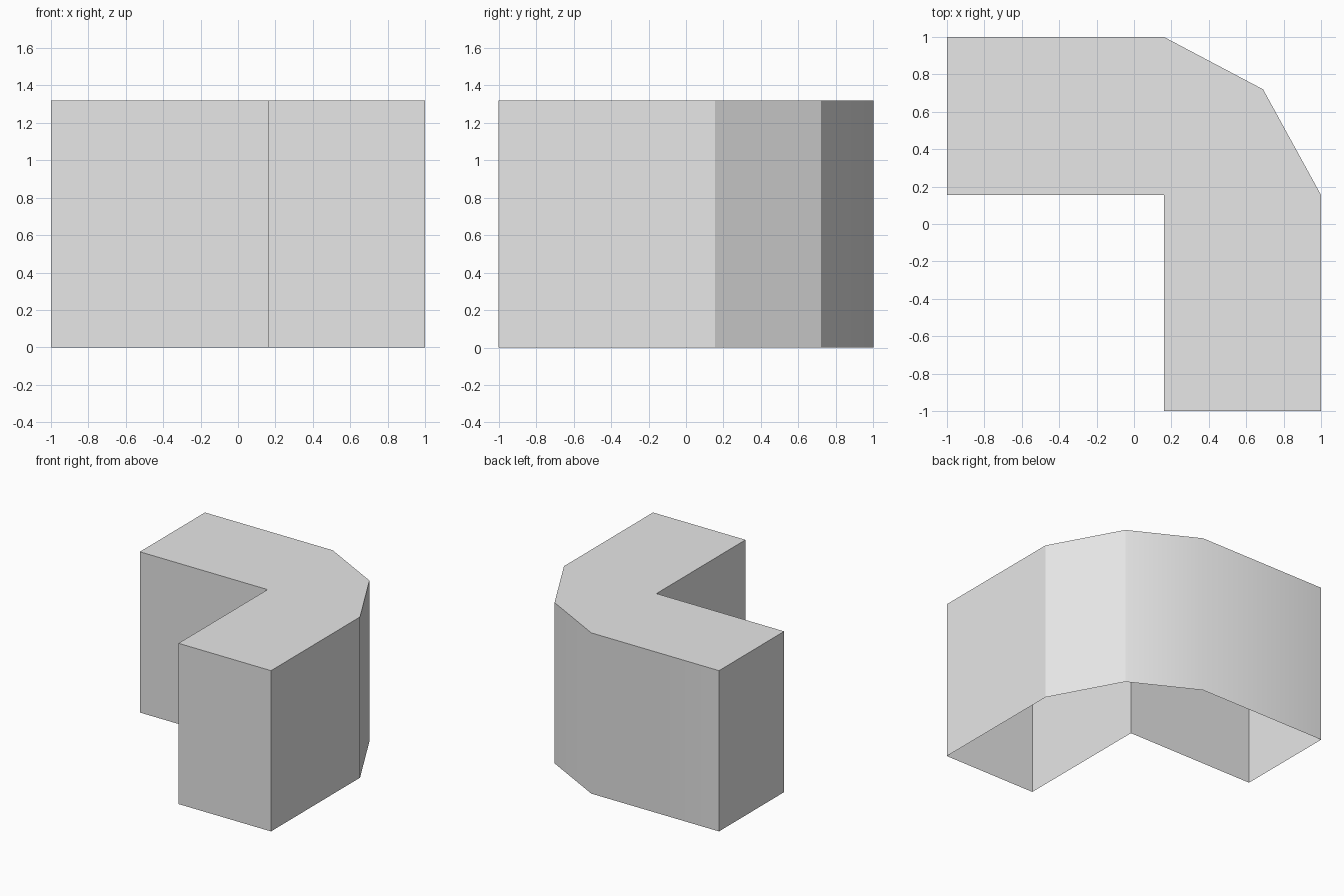
import bpy
import bmesh
import math

cube = bpy.data.objects.get("Cube")
if cube:
    bpy.data.objects.remove(cube, do_unlink=True)

HEIGHT = 1.32

# Plain grey material
grey = bpy.data.materials.new("light_grey")
grey.use_nodes = True
colour = (0.8, 0.8, 0.8, 1)
grey.diffuse_color = colour
grey.node_tree.nodes["Principled BSDF"].inputs["Base Color"].default_value = colour

# Counter-clockwise plan of the corner block, with a faceted outer corner
plan = [(-1, 1), (-1, 0.155), (0.16, 0.155), (0.16, -1),
        (1, -1), (1, 0.155), (0.69, 0.72), (0.16, 1)]

# Top face with walls dropped from its rim; the underside stays open
bm = bmesh.new()
top = [bm.verts.new((x, y, HEIGHT)) for x, y in plan]
base = [bm.verts.new((x, y, 0)) for x, y in plan]
bm.faces.new(top)
for i in range(len(plan)):
    j = (i + 1) % len(plan)
    bm.faces.new((base[i], base[j], top[j], top[i]))

mesh = bpy.data.meshes.new("corner_block")
bm.to_mesh(mesh)
bm.free()
mesh.materials.append(grey)
block = bpy.data.objects.new("corner_block", mesh)
bpy.context.collection.objects.link(block)

# Only the shallowest bend, into the back wall, is shaded smooth
bpy.ops.object.select_all(action="DESELECT")
block.select_set(True)
bpy.context.view_layer.objects.active = block
bpy.ops.object.shade_smooth_by_angle(angle=math.radians(28.3))
